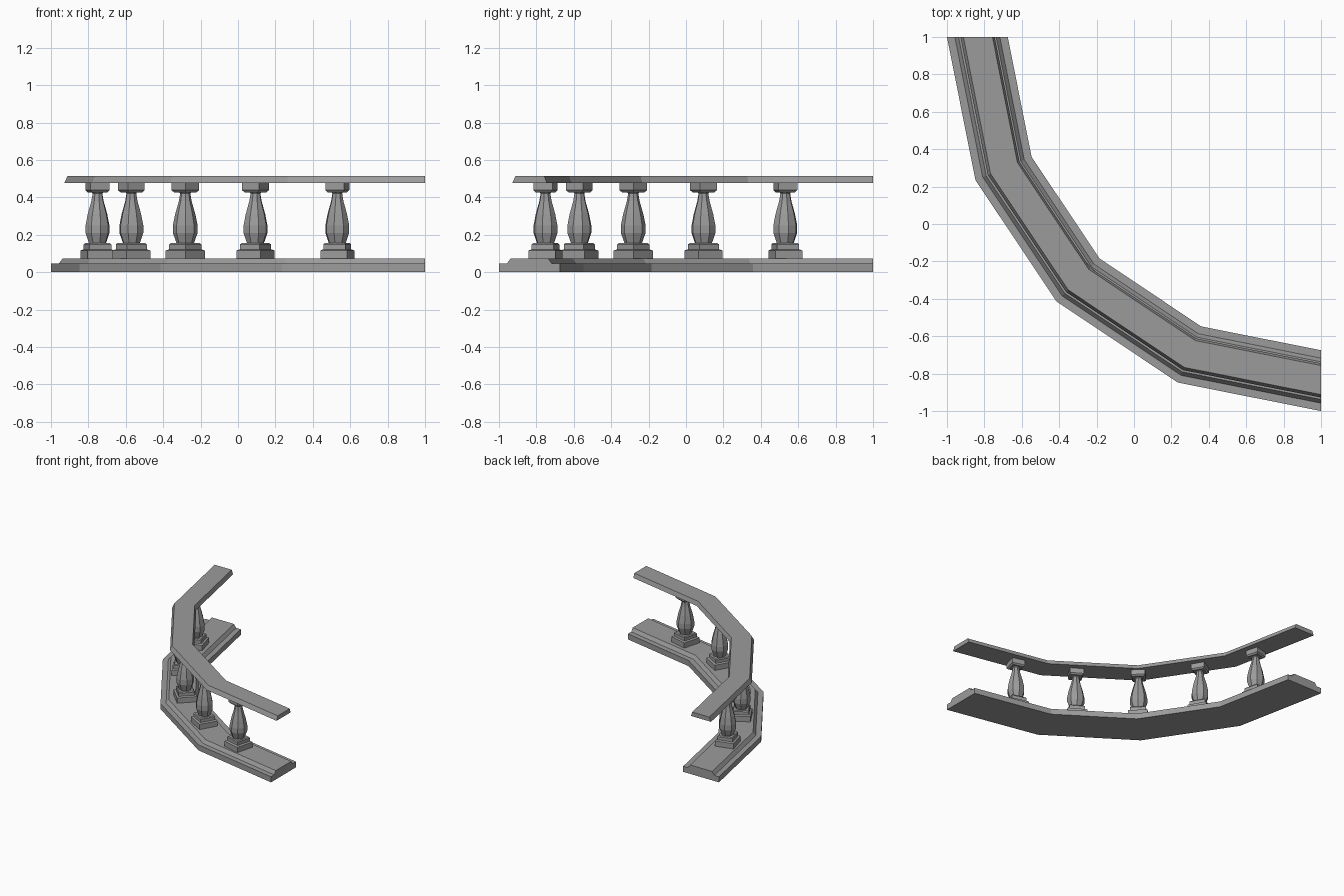
import bpy, bmesh, math
from mathutils import Matrix, Vector

if "Cube" in bpy.data.objects:
    bpy.data.objects.remove(bpy.data.objects["Cube"])

stone = bpy.data.materials.new("grey stone")
stone.use_nodes = True
GREY = (0.33, 0.33, 0.33, 1)
stone.diffuse_color = GREY
stone.node_tree.nodes["Principled BSDF"].inputs["Base Color"].default_value = GREY

CENTRE = Vector((1, 1, 0))


def finish(bm, name):
    bmesh.ops.recalc_face_normals(bm, faces=bm.faces)
    mesh = bpy.data.meshes.new(name)
    bm.to_mesh(mesh)
    bm.free()
    mesh.materials.append(stone)
    obj = bpy.data.objects.new(name, mesh)
    bpy.context.collection.objects.link(obj)
    return obj


def loft(bm, rings):
    """Join closed rings of points and cap both ends."""
    loops = [[bm.verts.new(p) for p in ring] for ring in rings]
    n = len(loops[0])
    for a, b in zip(loops, loops[1:]):
        for i in range(n):
            j = (i + 1) % n
            bm.faces.new((a[i], a[j], b[j], b[i]))
    bm.faces.new(loops[0])
    bm.faces.new(loops[-1])


def quarter_sweep(name, profile, segments=4):
    """Sweep a (radius, height) section along a faceted quarter circle."""
    bm = bmesh.new()
    rings = []
    for k in range(segments + 1):
        a = math.pi + math.pi / 2 * k / segments
        rings.append([CENTRE + Vector((r * math.cos(a), r * math.sin(a), z))
                      for r, z in profile])
    loft(bm, rings)
    return finish(bm, name)


def turned(bm, profile, sides, twist):
    """Stack of regular polygons following a (radius, height) outline."""
    angles = [twist + math.tau * i / sides for i in range(sides)]
    loft(bm, [[(r * math.cos(a), r * math.sin(a), z) for a in angles]
              for r, z in profile])


# Stepped base and bevelled handrail
quarter_sweep("base", [(2.0, 0), (2.0, 0.046), (1.958, 0.046), (1.938, 0.073),
                       (1.737, 0.073), (1.717, 0.046), (1.675, 0.046), (1.675, 0)])
quarter_sweep("handrail", [(1.928, 0.478), (1.912, 0.513),
                           (1.757, 0.513), (1.745, 0.478)])

# Balusters: square plinth and capital, eight-sided vase body
plinth = [(0.105, 0.07), (0.105, 0.116), (0.086, 0.122), (0.086, 0.148), (0.078, 0.155)]
body = [(0.045, 0.15), (0.052, 0.17), (0.066, 0.21), (0.066, 0.25),
        (0.054, 0.31), (0.034, 0.38), (0.027, 0.42), (0.036, 0.435)]
capital = [(0.06, 0.427), (0.074, 0.438), (0.074, 0.48)]

for k in range(5):
    bm = bmesh.new()
    turned(bm, plinth, 4, math.pi / 4)
    turned(bm, body, 8, 0)
    turned(bm, capital, 4, math.pi / 4)
    post = finish(bm, f"baluster_{k + 1}")
    a = math.pi + math.radians(15 * (k + 1))
    spot = CENTRE + Vector((math.cos(a), math.sin(a), 0)) * 1.813
    post.matrix_world = Matrix.Translation(spot) @ Matrix.Rotation(a, 4, 'Z')
